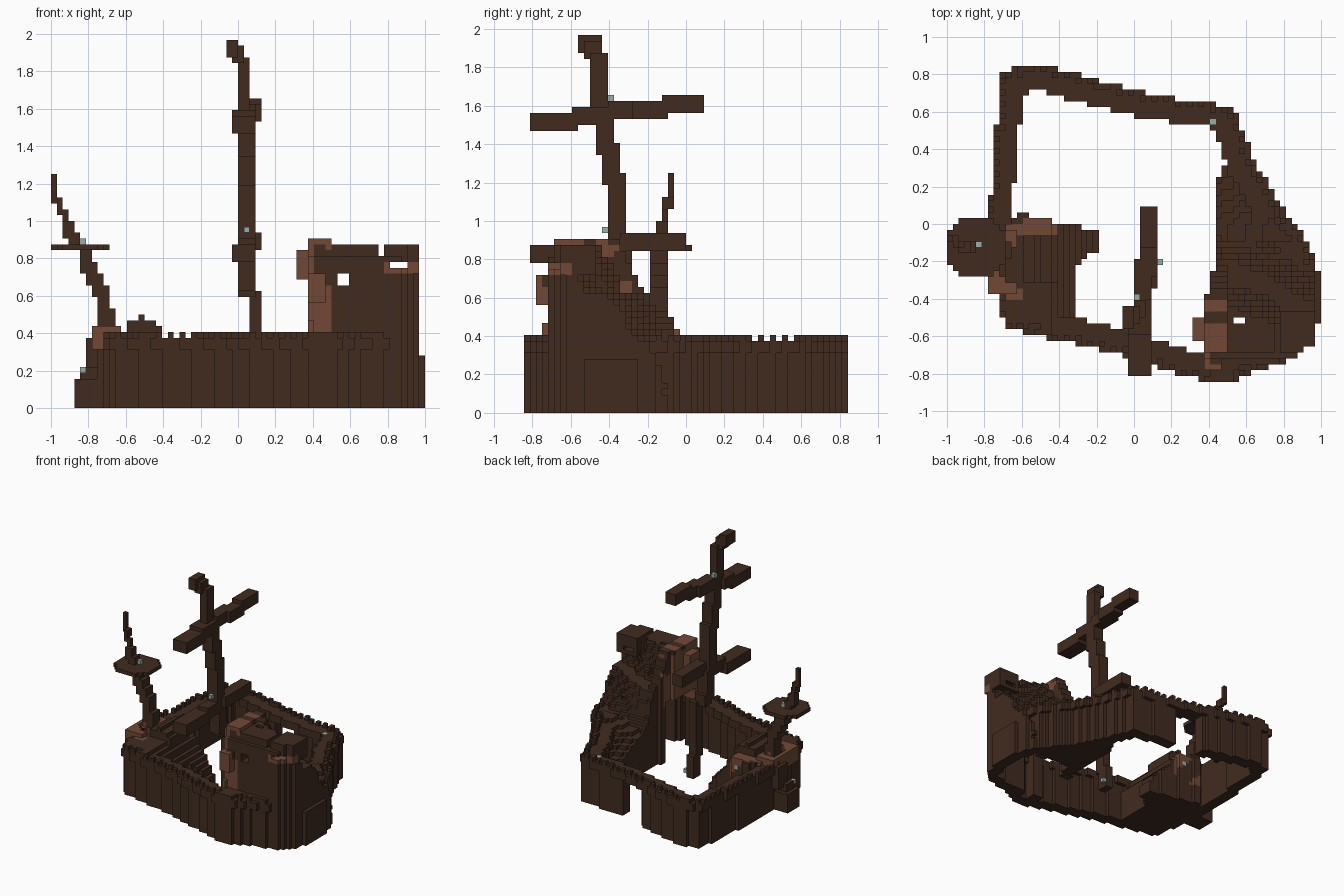
import bpy, bmesh, math, random
from mathutils import Vector

random.seed(4)
U = 1 / 32  # block size

cube = bpy.data.objects.get("Cube")
if cube:
    bpy.data.objects.remove(cube)


def material(name, color):
    m = bpy.data.materials.new(name)
    m.use_nodes = True
    m.diffuse_color = (*color, 1)
    m.node_tree.nodes["Principled BSDF"].inputs["Base Color"].default_value = (*color, 1)
    return m


MATS = [material("dark_wood", (0.053, 0.0245, 0.0145)),
        material("red_brown_wood", (0.165, 0.066, 0.038)),
        material("pale_teal", (0.31, 0.43, 0.38))]

# Small lamps, set into the other parts
lamps = [(-.82, -.11, .88), (.41, .56, .36), (.03, -.38, 1.64), (.06, -.43, .94),
         (.13, -.2, .05), (-.47, .02, .33), (-.82, -.24, .2)]
lamp_cells = {tuple(math.floor(v / U) for v in p) for p in lamps}


def cells_in(lo, hi):
    """Grid cells whose centres lie inside a box."""
    r = [range(math.ceil(a / U - 0.5), math.floor(b / U - 0.5) + 1) for a, b in zip(lo, hi)]
    return {(i, j, k) for i in r[0] for j in r[1] for k in r[2] if k >= 0}


def centre(c):
    return [(v + 0.5) * U for v in c]


def lerp_table(table, t):
    """Piecewise linear lookup of (key, value) pairs."""
    for (a, p), (b, q) in zip(table, table[1:]):
        if t <= b:
            return p + (q - p) * max(0, t - a) / (b - a)
    return table[-1][1]


def walk(points, step):
    """Evenly spaced points along a path, with the local direction."""
    for a, b in zip(points, points[1:]):
        a, b = Vector(a), Vector(b)
        n = max(1, round((b - a).length / step))
        for s in range(n + 1):
            yield a.lerp(b, s / n), (b - a).normalized()


def stroke(points, half):
    """Sweep a small box along a 3D path."""
    out = set()
    for p, _ in walk(points, U / 2):
        out |= cells_in([v - h for v, h in zip(p, half)], [v + h for v, h in zip(p, half)])
    return out


def inside(poly, x, y):
    hit = False
    for (ax, ay), (bx, by) in zip(poly, poly[1:] + poly[:1]):
        if (ay > y) != (by > y) and x < ax + (y - ay) * (bx - ax) / (by - ay):
            hit = not hit
    return hit


def build(name, cells, paint=lambda x, y, z: 0):
    """Turn a set of cells into one mesh with only its outer faces."""
    bm = bmesh.new()
    verts = {}
    for c in sorted(cells):
        mat = paint(*centre(c))
        for axis in range(3):
            for side in (0, 1):
                n = list(c)
                n[axis] += 2 * side - 1
                if tuple(n) in cells:
                    continue
                quad = []
                for du, dv in ((0, 0), (1, 0), (1, 1), (0, 1)):
                    q = list(c)
                    q[axis] += side
                    q[(axis + 1) % 3] += du
                    q[(axis + 2) % 3] += dv
                    q = tuple(q)
                    if q not in verts:
                        verts[q] = bm.verts.new([v * U for v in q])
                    quad.append(verts[q])
                bm.faces.new(quad if side else quad[::-1]).material_index = mat
    mesh = bpy.data.meshes.new(name)
    bm.to_mesh(mesh)
    bm.free()
    for m in MATS:
        mesh.materials.append(m)
    ob = bpy.data.objects.new(name, mesh)
    bpy.context.collection.objects.link(ob)


def patchy(x, y, z):
    return math.sin(23 * x + 17 * z) + math.sin(19 * y - 11 * z + 1) > -0.6


# Rough tower: stepped rocky shell, sloping to the back and open towards the yard
plan = [(.38, -.78), (.42, -.84), (.52, -.84), (.57, -.75), (.83, -.73), (.95, -.64), (1, -.5),
        (1, -.28), (.95, -.14), (.86, -.04), (.45, -.03), (.42, -.25), (.37, -.45)]
north = [(0, -.06), (.33, -.09), (.55, -.19), (.7, -.24), (.84, -.33), (.92, -.36)]
east = [(.27, 1), (.29, .97), (.4, .965), (.96, .96)]
roof = [(.49, .92), (.5, .89), (.58, .89), (.59, .86), (.74, .86), (.75, .8), (.78, .8),
        (.79, .89), (.96, .89)]
tower = set()
bump = {}
for c in cells_in((.3, -.9, 0), (1, 0, .95)):
    x, y, z = centre(c)
    r = bump.setdefault((c[0] // 3, c[2] // 4), random.uniform(-.02, .02))
    limit = lerp_table(north, z) - max(0, x - .6) * z * .9 + r - .11 * (x > .5 and z > .64)
    south = -.87 if z < .4 else -.725 - r * .5 + .04 * (z > .8)
    if (inside(plan, x, y) and south < y < limit and z < lerp_table(roof, x)
            and x < lerp_table(east, z)):
        tower.add(c)
tower |= cells_in((.78, -.66, .72), (.965, -.47, .89))
shell = {c for c in tower
         if not all((c[0] + a, c[1] + b, c[2] + h) in tower
                    for a, b, h in ((3, 0, 0), (-3, 0, 0), (0, 3, 0), (0, -3, 0), (0, 0, 3)))}
shell -= cells_in((.52, -.9, .65), (.58, 0, .71)) | cells_in((.52, -.54, .6), (.58, -.5, 1))
shell -= cells_in((.81, -.9, .75), (.9, 0, .79))
shell -= cells_in((.3, -.66, 0), (.5, -.32, .5))
shell |= cells_in((.3, -.62, .7), (.4, -.5, .83)) | cells_in((.36, -.77, .55), (.46, -.67, .72))
shell |= cells_in((.36, -.74, .4), (.42, -.66, .47))


def tower_paint(x, y, z):
    if x < .49 and z > .4:
        if z > .88:
            return int(y < -.52 or -.47 < y < -.42)
        return int(y < -.29 and (x < .4 or y < -.74 or patchy(x, y, z)))
    return int(x > .78 and y < -.58 and .72 < z < .78)


build("rock_tower", shell, tower_paint)

# Curtain wall with overhanging rim, battlements and back gate
ring = [(-.64, -.5), (-.1, -.62), (.1, -.69), (.45, -.79), (.8, -.66), (.92, -.4), (.85, -.1),
        (.7, .08), (.57, .32), (.48, .57), (.1, .625), (-.2, .70), (-.55, .795), (-.65, .75),
        (-.70, .25), (-.72, -.1), (-.66, -.3), (-.64, -.5)]
wall, rim, teeth = set(), set(), set()
for p, d in walk(ring, U / 2):
    wall |= cells_in((p.x - .045, p.y - .045, 0), (p.x + .045, p.y + .045, .32))
    rim |= cells_in((p.x - .058, p.y - .058, .31), (p.x + .058, p.y + .058, .38))
for p, d in walk(ring, 2 * U):
    q = p + Vector((d.y, -d.x)) * .045
    teeth |= cells_in((q.x - .017, q.y - .017, .37), (q.x + .017, q.y + .017, .41))
build("curtain_wall", wall - tower - cells_in((-.1, .5, 0), (.11, .9, .32)))
build("wall_rim", (rim | teeth) - tower - lamp_cells)

# Stepped ramp from the wall up to the tower
ramp_plan = [(.43, -.1), (.85, -.1), (.7, .1), (.58, .3), (.5, .34), (.43, .2)]
ramp = {c for c in cells_in((.4, -.12, 0), (.9, .36, .41))
        if inside(ramp_plan, *centre(c)[:2])
        and centre(c)[2] < .36 - .5 * max(0, centre(c)[1]) + .3 * (centre(c)[0] - .6)}
build("tower_ramp", ramp - tower)

# Terraced mound in the front corner
mound_plan = [(-.67, -.52), (-.3, -.58), (-.3, -.22), (-.19, -.13), (-.19, -.03), (-.4, .0),
              (-.6, .06), (-.72, -.05)]
mound = set()
for c in cells_in((-.75, -.6, 0), (-.15, .07, .5)):
    x, y, z = centre(c)
    top = .4 - max(0, x + .45) * 1.2
    if -.6 < x < -.42 and -.3 < y < -.05:
        top = .5 - abs(x + .52) * .6
    if inside(mound_plan, x, y) and z < top:
        mound.add(c)


def mound_paint(x, y, z):
    edge = (y > -.06 and x < -.4) or (x < -.6 and -.42 < y < -.2)
    return int(z > .15 and edge and patchy(x, y, z))


build("corner_mound", mound - lamp_cells, mound_paint)

# Rubble around the foot of the small mast, inside and outside the wall
rubble = cells_in((-.78, -.36, .3), (-.62, -.02, .45)) | cells_in((-.73, -.24, .4), (-.66, -.1, .5))
build("mast_rubble", {c for c in rubble if patchy(*centre(c))}, lambda x, y, z: 1)
build("wall_buttress", cells_in((-.88, -.24, 0), (-.75, -.1, .16))
      | cells_in((-.84, -.22, .15), (-.75, -.12, .22)) | cells_in((-.81, -.2, .2), (-.7, -.06, .38)))

# Leaning main mast with two tilted yards
T = .046
build("main_mast", stroke([(.094, -.24, .04), (.094, -.28, .58)], (T, T, T))
      | stroke([(.06, -.31, .64), (.06, -.35, .9), (.055, -.37, 1.2), (.045, -.42, 1.44)], (T, T, T))
      | stroke([(.031, -.43, 1.5), (.031, -.45, 1.83)], (T, T, T))
      | cells_in((-.02, -.53, 1.84), (.045, -.44, 1.94))
      | cells_in((-.05, -.55, 1.87), (.01, -.45, 1.97)))
yards = {"upper_yard": [(.03, -.79, 1.515), (.03, -.62, 1.515), (.03, -.56, 1.54), (.04, -.42, 1.54),
                        (.05, -.38, 1.575), (.07, -.14, 1.575), (.08, -.07, 1.61), (.08, .06, 1.61)],
         "lower_yard": [(.03, -.79, .815), (.03, -.6, .83), (.04, -.4, .86), (.07, -.3, .885),
                        (.07, -.12, .885), (.08, -.02, .9)]}
for name, path in yards.items():
    build(name, stroke(path, (.05, .03, T)) - lamp_cells)

# Leaning small mast with a round lookout platform
build("small_mast", stroke([(-.69, -.14, .42), (-.73, -.15, .6), (-.82, -.15, .82)], (.035, T, .03))
      | stroke([(-.87, -.13, .87), (-.9, -.12, .96)], (.03, .035, .032))
      | stroke([(-.9, -.12, .96), (-.95, -.1, 1.06), (-.982, -.085, 1.14), (-.982, -.085, 1.22)],
               (.017, .017, .03)))
build("lookout_platform", {c for c in cells_in((-1, -.3, .83), (-.66, .05, .87))
                           if math.hypot(centre(c)[0] + .84, centre(c)[1] + .125) < .165})

build("lamps", lamp_cells, lambda x, y, z: 2)
